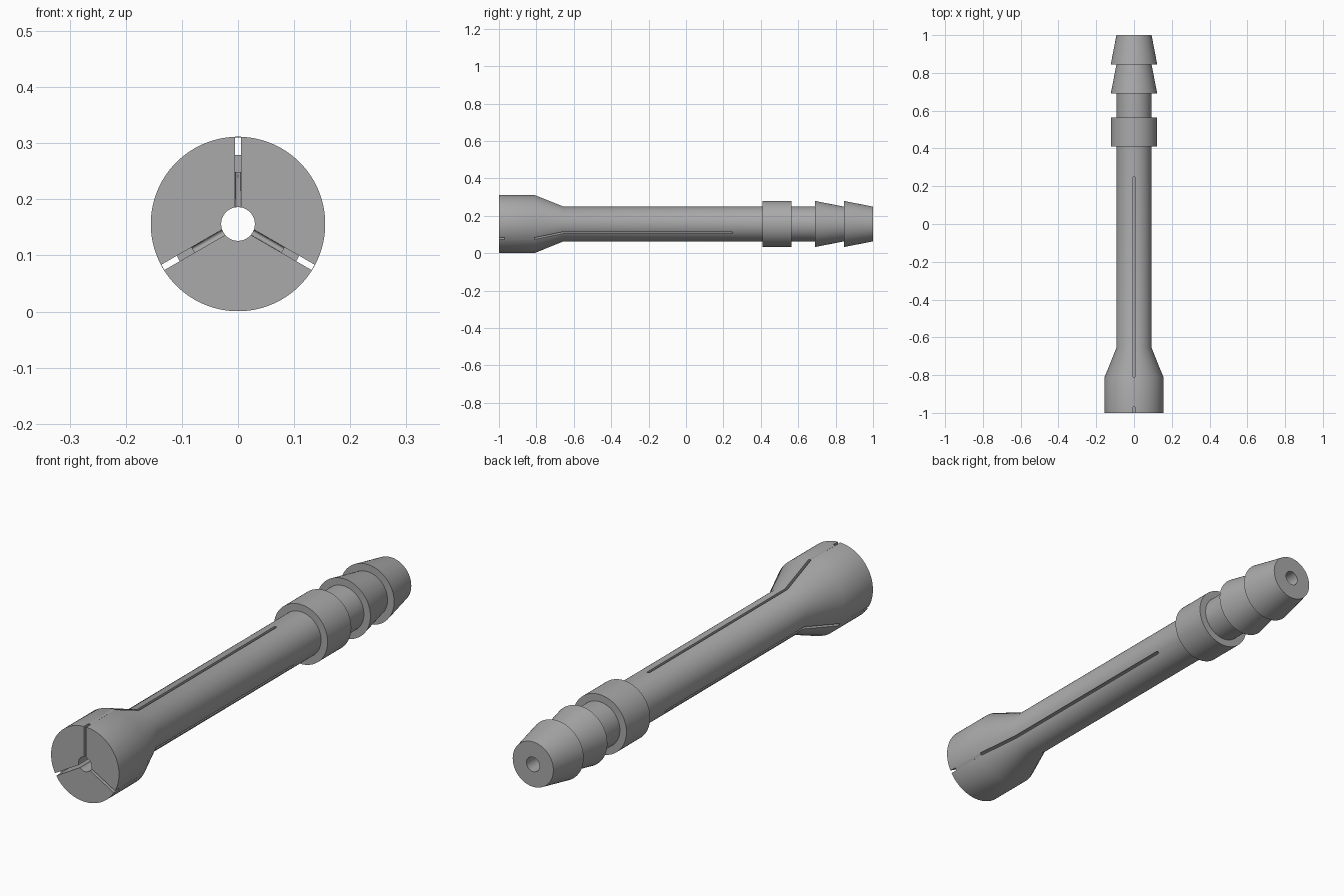
import bpy, bmesh, math
from mathutils import Matrix, Vector

if "Cube" in bpy.data.objects:
    bpy.data.objects.remove(bpy.data.objects["Cube"], do_unlink=True)

AXIS_Z = 0.156            # height of the long axis
HEAD_R, SHAFT_R, COLLAR_R, BORE_R = 0.1555, 0.093, 0.123, 0.03
SLOT_W, SLOT_END = 0.011, 0.25
SLOT_ANGLES = [math.radians(a) for a in (0, 120, 240)]

grey = bpy.data.materials.new("plain grey")
grey.use_nodes = True
colour = (0.4, 0.4, 0.4, 1)
grey.diffuse_color = colour
grey.node_tree.nodes["Principled BSDF"].inputs["Base Color"].default_value = colour


def make_object(name, bm):
    bmesh.ops.recalc_face_normals(bm, faces=bm.faces)
    mesh = bpy.data.meshes.new(name)
    bm.to_mesh(mesh)
    bm.free()
    mesh.materials.append(grey)
    obj = bpy.data.objects.new(name, mesh)
    obj.location.z = AXIS_Z
    bpy.context.collection.objects.link(obj)
    return obj


def lathe(name, profile, steps=96):
    """Turn a closed (radius, y) outline around the y axis."""
    bm = bmesh.new()
    verts = [bm.verts.new((r, y, 0)) for r, y in profile]
    edges = [bm.edges.new((v, verts[i - 1])) for i, v in enumerate(verts)]
    bmesh.ops.spin(bm, geom=verts + edges, cent=(0, 0, 0), axis=(0, 1, 0),
                   angle=math.tau, steps=steps, use_merge=False)
    bmesh.ops.remove_doubles(bm, verts=bm.verts, dist=1e-5)
    return make_object(name, bm)


def slot_cutter(angle):
    """Upright slab with a rounded far end, turned about the long axis."""
    bm = bmesh.new()
    half = SLOT_W / 2
    outline = [(-half, -1.1), (half, -1.1)]
    outline += [(half * math.cos(t), SLOT_END - half + half * math.sin(t))
                for t in (math.pi * i / 6 for i in range(7))]
    face = bm.faces.new([bm.verts.new((x, y, 0.012)) for x, y in outline])
    top = bmesh.ops.extrude_face_region(bm, geom=[face])["geom"]
    bmesh.ops.translate(bm, vec=(0, 0, 0.3),
                        verts=[g for g in top if isinstance(g, bmesh.types.BMVert)])
    bmesh.ops.rotate(bm, verts=bm.verts, matrix=Matrix.Rotation(angle, 3, 'Y'))
    cutter = make_object("slot_cutter", bm)
    cutter.hide_render = True
    return cutter


# Hollow body: head, cone, shaft, collar and two barbs
body = lathe("collet_body", [
    (BORE_R, -1), (HEAD_R, -1), (HEAD_R, -0.81), (SHAFT_R, -0.655),
    (SHAFT_R, 0.41), (COLLAR_R, 0.41), (COLLAR_R, 0.565), (SHAFT_R, 0.565),
    (SHAFT_R, 0.69), (COLLAR_R, 0.69), (SHAFT_R, 0.845),
    (COLLAR_R, 0.845), (SHAFT_R, 1), (BORE_R, 1)])

# Three long slots through the head and shaft
bpy.context.view_layer.objects.active = body
for angle in SLOT_ANGLES:
    cutter = slot_cutter(angle)
    mod = body.modifiers.new("slot", 'BOOLEAN')
    mod.operation, mod.solver, mod.object = 'DIFFERENCE', 'EXACT', cutter
    bpy.ops.object.modifier_apply(modifier=mod.name)
    bpy.data.objects.remove(cutter, do_unlink=True)
body.select_set(True)
bpy.ops.object.shade_smooth_by_angle(angle=math.radians(30))

# Thin skins closing each slot on the outside of the head
bm = bmesh.new()
for angle in SLOT_ANGLES:
    shape = (Matrix.Rotation(angle, 4, 'Y')
             @ Matrix.Translation(Vector((0, -0.89, HEAD_R - 0.0005)))
             @ Matrix.Diagonal((SLOT_W, 0.16, 0.001, 1)))
    bmesh.ops.create_cube(bm, size=1, matrix=shape)
make_object("head_slot_skins", bm)
